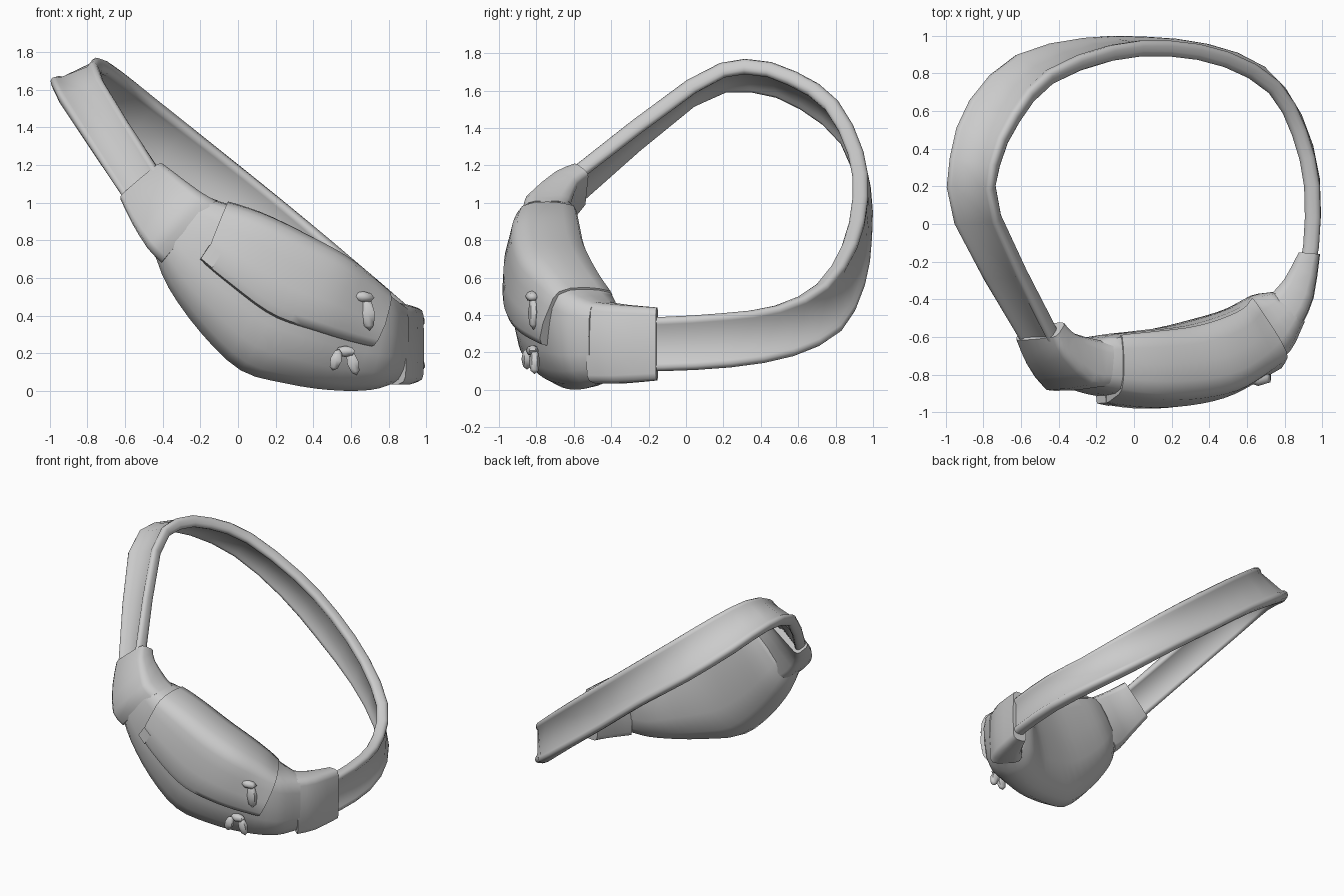
import bpy, bmesh, math
from mathutils import Vector as V

if "Cube" in bpy.data.objects:
    bpy.data.objects.remove(bpy.data.objects["Cube"])


def catmull(rows, t):
    """Smoothly interpolate a table of station rows at parameter t."""
    n = len(rows)
    i = min(int(t), n - 2)
    f = t - i
    p1, p2 = rows[i], rows[i + 1]
    p0 = rows[i - 1] if i > 0 else [2 * a - b for a, b in zip(p1, p2)]
    p3 = rows[i + 2] if i + 2 < n else [2 * b - a for a, b in zip(p1, p2)]
    return [0.5 * (2 * b + (c - a) * f + (2 * a - 5 * b + 4 * c - d) * f * f
                   + (3 * b - a - 3 * c + d) * f ** 3)
            for a, b, c, d in zip(p0, p1, p2, p3)]


def finish(name, bm, angle=40):
    bmesh.ops.recalc_face_normals(bm, faces=bm.faces)
    me = bpy.data.meshes.new(name)
    bm.to_mesh(me)
    bm.free()
    ob = bpy.data.objects.new(name, me)
    bpy.context.collection.objects.link(ob)
    bpy.ops.object.select_all(action='DESELECT')
    ob.select_set(True)
    bpy.context.view_layer.objects.active = ob
    bpy.ops.object.shade_smooth_by_angle(angle=math.radians(angle))
    return ob


def loft(name, rings, angle=40):
    """Skin closed rings of points and cap both ends."""
    bm = bmesh.new()
    vs = [[bm.verts.new(p) for p in r] for r in rings]
    n = len(vs[0])
    for a, b in zip(vs, vs[1:]):
        for i in range(n):
            j = (i + 1) % n
            bm.faces.new((a[i], a[j], b[j], b[i]))
    bm.faces.new(vs[0])
    bm.faces.new(vs[-1])
    return finish(name, bm, angle)


def point(rows, t, v, d):
    """Row = top edge xyz, bottom edge xyz, half thickness xyz (outwards)."""
    r = catmull(rows, t)
    return V(r[0:3]).lerp(V(r[3:6]), v) + V(r[6:9]) * d


def sweep(name, rows, profile, steps, angle=40):
    m = len(rows) - 1
    ts = [m * k / steps for k in range(steps + 1)]
    return loft(name, [[point(rows, t, v, d) for v, d in profile] for t in ts], angle)


# Strap: top-edge and bottom-edge points around the loop
edges = [
    (-.41, -.60, 1.16, -.59, -.60, 1.00), (-.71, .03, 1.63, -.95, .02, 1.54),
    (-.72, .31, 1.74, -.97, .35, 1.62), (-.61, .56, 1.68, -.87, .64, 1.52),
    (-.43, .77, 1.54, -.63, .87, 1.32), (-.10, .905, 1.28, -.28, .95, 1.06),
    (.20, .93, 1.04, .04, .955, .80), (.50, .87, .79, .37, .92, .54),
    (.75, .72, .57, .66, .81, .31), (.88, .48, .45, .85, .57, .18),
    (.945, .20, .41, .945, .24, .12), (.94, -.12, .39, .94, -.12, .10),
    (.90, -.30, .39, .90, -.30, .10)]
strap_rows = []
for i, e in enumerate(edges):
    mids = [(V(q[:3]) + V(q[3:])) / 2
            for q in (edges[max(i - 1, 0)], edges[min(i + 1, len(edges) - 1)])]
    nrm = (V(e[:3]) - V(e[3:])).cross(mids[1] - mids[0]).normalized() * .042
    strap_rows.append(list(e) + list(nrm))
half = [(0, .35), (.02, .75), (.07, 1), (.14, .95), (.2, .65),
        (.8, .65), (.86, .95), (.93, 1), (.98, .75), (1, .35)]
band = half + [(v, -d) for v, d in reversed(half)]
sweep("strap", strap_rows, band, 24, 60)

# Pouch body: sections along its length
body_rows = [
    (-.21, -.73, 1.03, -.45, -.76, .75, -.02, -.11, .01),
    (-.06, -.74, .99, -.37, -.755, .55, 0, -.155, 0),
    (.13, -.745, .92, -.20, -.76, .31, .02, -.18, 0),
    (.35, -.73, .81, .01, -.74, .11, .03, -.19, 0),
    (.53, -.685, .71, .25, -.69, .04, .05, -.19, 0),
    (.66, -.61, .61, .48, -.62, .005, .07, -.17, 0),
    (.74, -.53, .52, .69, -.53, .005, .10, -.15, 0),
    (.83, -.44, .46, .82, -.44, .04, .08, -.08, 0)]
body_profile = [(.03, -.9), (0, -.5), (-.01, 0), (0, .5), (.05, .86), (.2, .98), (.42, 1),
                (.65, .97), (.82, .82), (.94, .5), (1, .1), (.97, -.35), (.85, -.75),
                (.65, -.95), (.4, -1), (.15, -1)]
sweep("pouch_body", body_rows, body_profile, 21, 60)

# Raised front pocket wrapping over the top, both ends slanted
pocket_profile = [(.05, -.97), (.01, -.9), (-.02, -.5), (-.035, 0), (-.025, .5), (.015, .87),
                  (.09, 1.03), (.2, 1.11), (.36, 1.23), (.52, 1.25), (.575, 1.16),
                  (.585, 1.0), (.56, .7), (.3, .5), (.15, -.6)]
rings = []
for k in range(17):
    u = k / 16
    rings.append([point(body_rows, 1 + 4.85 * u + v * (.55 * (1 - u) - .75 * u), v, d)
                  for v, d in pocket_profile])
loft("front_pocket", rings, 50)

# Zip flap tucked at the left end of the pocket
flap = [(.42, 1.0), (.42, 1.25), (.57, 1.25), (.58, 1.0)]
loft("zip_flap", [[point(body_rows, 1.22 + .1 * k, v, d) for v, d in flap]
                  for k in range(4)], 30)

# Strap sleeves on both ends of the pouch
sleeve_profile = [(.03, -.85), (0, -.5), (0, .5), (.03, .85), (.1, 1), (.5, 1.05), (.9, 1),
                  (.97, .85), (1, .5), (1, -.5), (.97, -.85), (.9, -1), (.5, -1), (.1, -1)]
left_sleeve = [
    (-.385, -.56, 1.19, -.61, -.58, 1.0, -.025, -.04, .03),
    (-.33, -.64, 1.15, -.55, -.69, .88, -.03, -.065, .03),
    (-.19, -.73, 1.05, -.47, -.765, .75, -.02, -.12, .015),
    (-.11, -.745, 1.01, -.40, -.76, .68, -.01, -.115, 0)]
right_sleeve = [
    (.81, -.45, .47, .81, -.45, .035, .08, -.08, 0),
    (.875, -.34, .455, .875, -.34, .035, .075, -.05, 0),
    (.93, -.155, .44, .93, -.155, .05, .055, -.005, 0)]
sweep("left_sleeve", left_sleeve, sleeve_profile, 6, 50)
sweep("right_sleeve", right_sleeve, sleeve_profile, 4, 50)


def bead(name, centre, size, tilt=0):
    """Faceted drop used for the zip pulls."""
    bm = bmesh.new()
    bmesh.ops.create_uvsphere(bm, u_segments=6, v_segments=4, radius=1)
    for v in bm.verts:
        x, y, z = (a * s for a, s in zip(v.co, size))
        c, s = math.cos(tilt), math.sin(tilt)
        v.co = V((x * c + z * s, y, z * c - x * s)) + V(centre)
    finish(name, bm, 60)


# Zip pulls: one on the pocket, two on the main zip below
bead("pocket_slider", (.66, -.82, .50), (.075, .04, .03), .1)
bead("pocket_pull", (.69, -.815, .41), (.042, .03, .09), -.1)
bead("main_pull_left", (.52, -.85, .165), (.035, .03, .06), .3)
bead("main_pull_right", (.61, -.81, .15), (.035, .03, .07), -.3)
bead("main_slider", (.57, -.82, .21), (.06, .035, .03))
